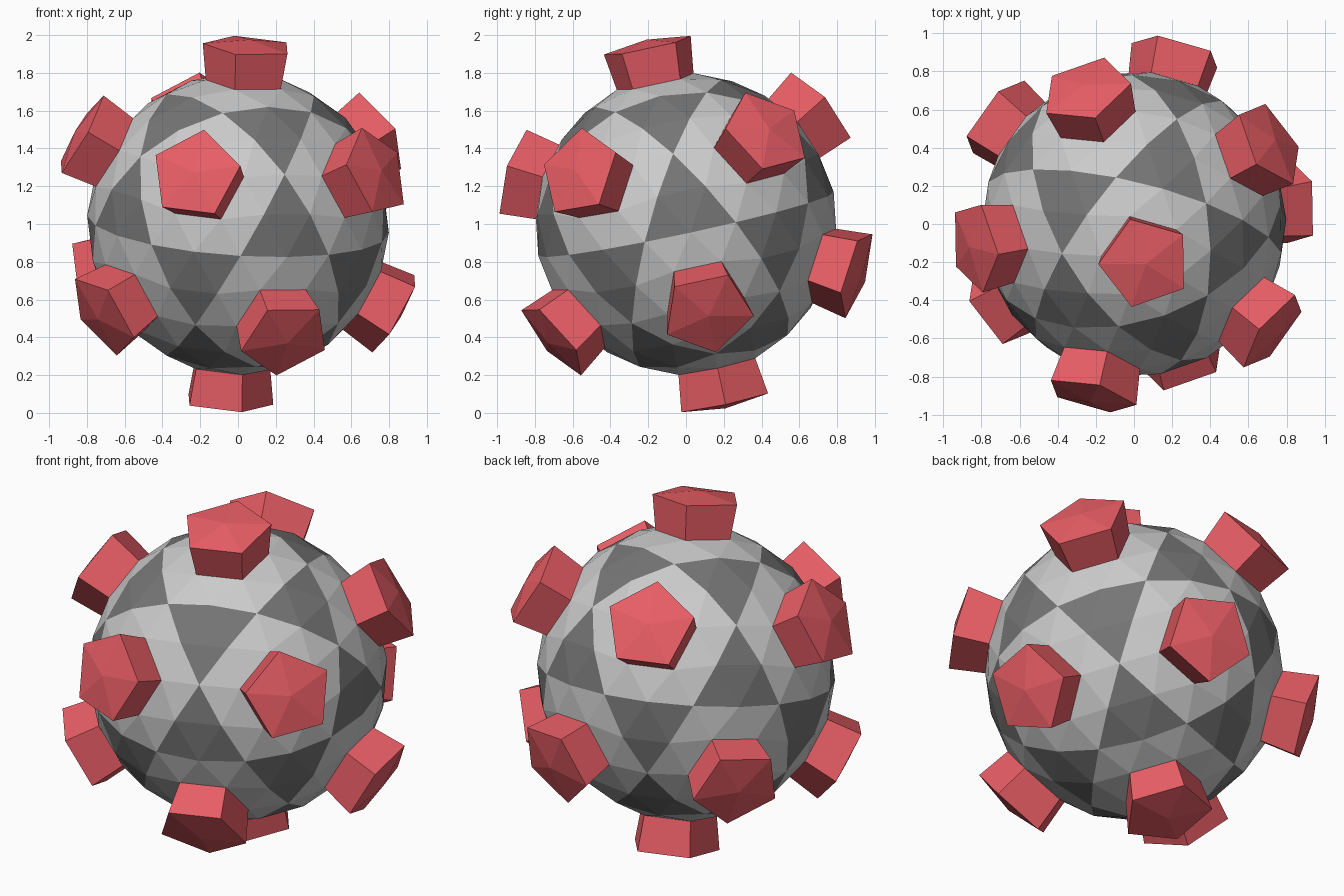
import bpy, bmesh
from mathutils import Vector, Matrix

if "Cube" in bpy.data.objects:
    bpy.data.objects.remove(bpy.data.objects["Cube"])

R = 0.8          # ball radius
STUD = 0.2       # stud height
FLARE = 1.13     # stud cap scale


def material(name, rgb):
    m = bpy.data.materials.new(name)
    m.diffuse_color = (*rgb, 1)
    m.use_nodes = True
    m.node_tree.nodes["Principled BSDF"].inputs["Base Color"].default_value = m.diffuse_color
    return m


bm = bmesh.new()
bmesh.ops.create_icosphere(bm, subdivisions=2, radius=R)

# dark triangles: faces that touch none of the twelve five-sided corners
for f in bm.faces:
    f.material_index = 0 if any(len(v.link_edges) == 5 for v in f.verts) else 1

# one more level of subdivision, pushed out to the sphere
bmesh.ops.subdivide_edges(bm, edges=bm.edges[:], cuts=1, use_grid_fill=True)
for v in bm.verts:
    v.co = v.co.normalized() * R

# pentagonal studs: extrude the fan around each five-sided corner
for tip in [v for v in bm.verts if len(v.link_edges) == 5]:
    axis = tip.co.normalized()
    fan = list(tip.link_faces)
    geom = bmesh.ops.extrude_face_region(bm, geom=fan)["geom"]
    cap = [g for g in geom if isinstance(g, bmesh.types.BMVert)]
    old = [f for f in fan if f.is_valid and not any(v in cap for v in f.verts)]
    if old:
        bmesh.ops.delete(bm, geom=old, context='FACES')
    for v in cap:
        v.co = axis * (R + STUD) + (v.co - axis * R) * FLARE
        for f in v.link_faces:
            f.material_index = 2
bmesh.ops.recalc_face_normals(bm, faces=bm.faces[:])

# tilt: the top stud leans forward, another stud points to the front
up = Vector((0.062, -0.21, 0.976)).normalized()
front = Vector((-0.234, -0.933, 0.271))
xa = (front - up * front.dot(up)).normalized()
ya = up.cross(xa)
rot = Matrix((xa, ya, up)).transposed().to_4x4()
bm.transform(Matrix.Translation((0, 0, 1)) @ rot)

mesh = bpy.data.meshes.new("studded_ball")
bm.to_mesh(mesh)
bm.free()
mesh.materials.append(material("light_grey", (0.7, 0.7, 0.7)))
mesh.materials.append(material("dark_grey", (0.18, 0.18, 0.18)))
mesh.materials.append(material("red", (0.8, 0.11, 0.13)))
bpy.context.collection.objects.link(bpy.data.objects.new("studded_ball", mesh))
